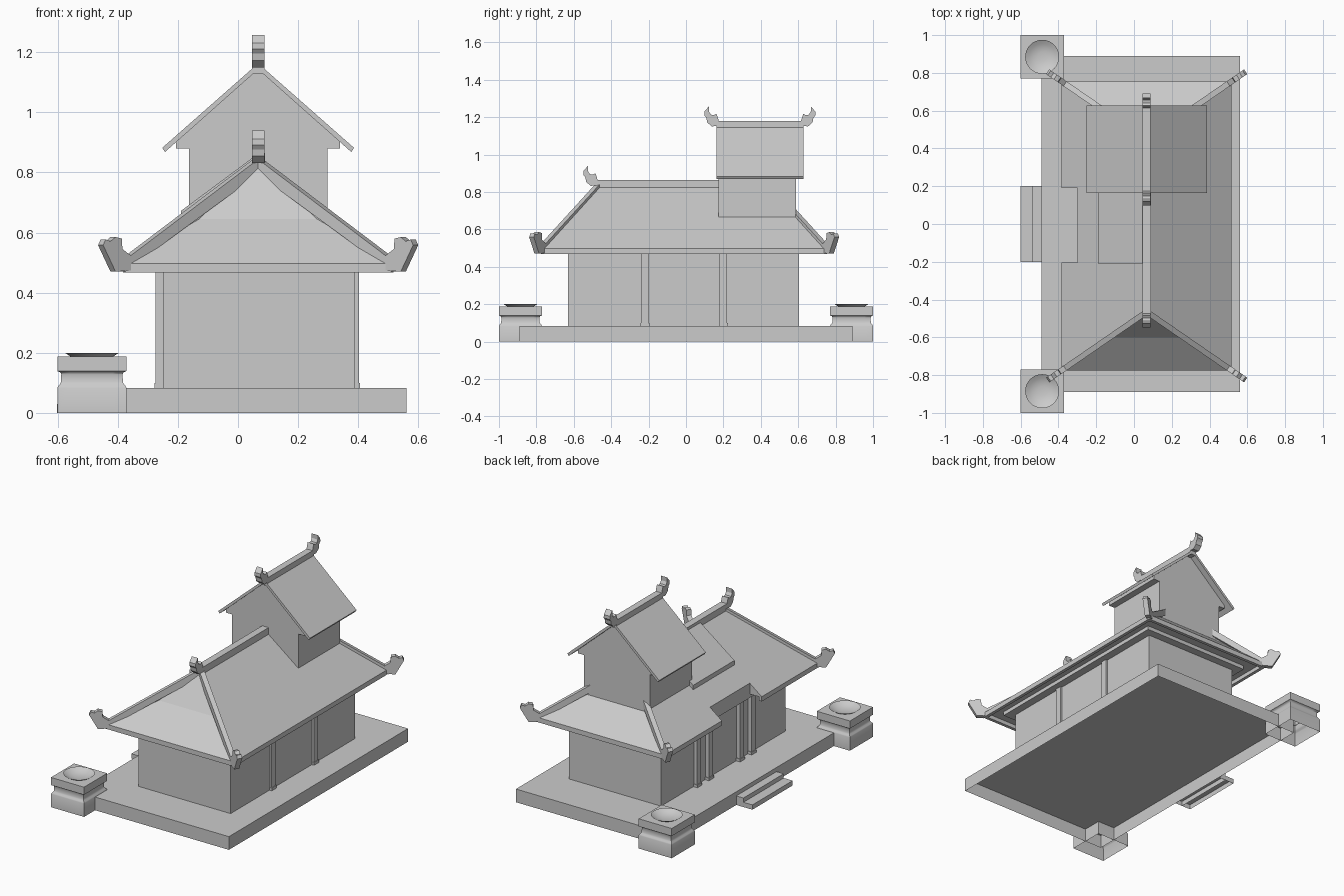
import bpy, bmesh, math
from mathutils import Vector

cube = bpy.data.objects.get("Cube")
if cube:
    bpy.data.objects.remove(cube, do_unlink=True)

stone = bpy.data.materials.new("light_grey_stone")
stone.use_nodes = True
GREY = (0.6, 0.6, 0.6, 1)
stone.diffuse_color = GREY
stone.node_tree.nodes["Principled BSDF"].inputs["Base Color"].default_value = GREY

MX, MY = 0.067, -0.01          # centre of the building


def finish(name, bm, smooth=False):
    bmesh.ops.recalc_face_normals(bm, faces=bm.faces)
    mesh = bpy.data.meshes.new(name)
    bm.to_mesh(mesh)
    bm.free()
    obj = bpy.data.objects.new(name, mesh)
    bpy.context.collection.objects.link(obj)
    mesh.materials.append(stone)
    if smooth:
        bpy.context.view_layer.objects.active = obj
        obj.select_set(True)
        bpy.ops.object.shade_smooth_by_angle(angle=math.radians(50))
        obj.select_set(False)
    return obj


def box(name, x0, x1, y0, y1, z0, z1, open_bottom=False):
    bm = bmesh.new()
    bmesh.ops.create_cube(bm, size=1)
    for v in bm.verts:
        v.co = ((x0 + x1) / 2 + v.co.x * (x1 - x0),
                (y0 + y1) / 2 + v.co.y * (y1 - y0),
                (z0 + z1) / 2 + v.co.z * (z1 - z0))
    if open_bottom:
        bm.normal_update()
        low = [f for f in bm.faces if f.normal.z < -0.9]
        bmesh.ops.delete(bm, geom=low, context='FACES_ONLY')
    return finish(name, bm)


def extrude(name, points, offset):
    """Prism from a 3D outline pushed along an offset."""
    bm = bmesh.new()
    face = bm.faces.new([bm.verts.new(p) for p in points])
    new = bmesh.ops.extrude_face_region(bm, geom=[face])["geom"]
    bmesh.ops.translate(bm, vec=offset,
                        verts=[g for g in new if isinstance(g, bmesh.types.BMVert)])
    return finish(name, bm)


def along_y(name, profile, y0, y1):
    return extrude(name, [(x, y0, z) for x, z in profile], Vector((0, y1 - y0, 0)))


def plate(name, profile, origin, direction, width):
    """Upright ornament: profile of (outward distance, height)."""
    d = Vector(direction).normalized()
    side = Vector((-d.y, d.x, 0)) * width
    start = Vector(origin) - side / 2
    return extrude(name, [start + d * a + Vector((0, 0, h)) for a, h in profile], side)


# Platform and entrance steps, hollow underneath
FLOOR = 0.083
box("platform", -0.49, 0.56, -0.89, 0.89, 0, FLOOR, True)
box("lower_step", -0.602, -0.49, -0.2, 0.2, 0, 0.03, True)
box("upper_step", -0.54, -0.49, -0.2, 0.2, 0, 0.057, True)

# Hall walls, beam under the eaves and columns
box("hall_walls", -0.25, 0.39, -0.63, 0.605, FLOOR, 0.495, True)
box("eaves_beam", -0.3, 0.44, -0.68, 0.655, 0.468, 0.495)


def column(name, x, y):
    box(name, x - 0.02, x + 0.02, y - 0.02, y + 0.02, FLOOR, 0.48, True)
    box(name + "_foot", x - 0.024, x + 0.024, y - 0.024, y + 0.024, FLOOR, 0.1, True)


for y in (-0.22, 0.2):
    column("side_column", 0.382, y)
for y in (-0.28, -0.165, 0.145, 0.26):
    column("entrance_column", -0.254, y)

# Hipped roof: flat long sides, concave ends, hollow underside
HX, HY, RIDGE = 0.45, 0.765, 0.455
bm = bmesh.new()


def ring(hx, hy, z):
    return [bm.verts.new((MX + sx * hx, MY + sy * hy, z))
            for sx, sy in ((-1, -1), (1, -1), (1, 1), (-1, 1))]


rings = [ring(HX - 0.02, HY - 0.02, 0.492), ring(HX - 0.02, HY - 0.02, 0.467),
         ring(HX, HY, 0.467), ring(HX, HY, 0.497)]
bm.faces.new(rings[0])
for low, high in zip(rings, rings[1:]):
    for i in range(4):
        j = (i + 1) % 4
        bm.faces.new((low[i], low[j], high[j], high[i]))
front, back = (bm.verts.new((MX, MY + s * RIDGE, 0.84)) for s in (-1, 1))
a, b, c, d = rings[-1]
e, f, g, h = ring(0.196, 0.59, 0.645)
for corners in ((b, c, back, front), (d, a, front, back), (a, b, f, e), (e, f, front),
                (c, d, h, g), (g, h, back), (a, e, front), (f, b, front),
                (c, g, back), (h, d, back)):
    bm.faces.new(corners)
roof = finish("main_roof", bm)

# Cut-out of the eave above the entrance
cutter = box("eave_cutter", -0.5, -0.3, -0.205, 0.19, 0.4, 0.7)
cutter.hide_render = True
cutter.hide_viewport = True
cutter.display_type = 'WIRE'
cut = roof.modifiers.new("entrance_cut", 'BOOLEAN')
cut.object = cutter
cut.solver = 'EXACT'

# Raised roof panel and ridge beam
along_y("raised_panel", [(-0.19, 0.6), (-0.19, 0.672), (0.05, 0.85), (0.05, 0.7)], -0.21, 0.2)
box("main_ridge", 0.046, 0.09, -0.48, 0.2, 0.815, 0.865)

# Hip bars with forked ends
FORK = [(-0.035, 0.475), (0.04, 0.47), (0.09, 0.558), (0.08, 0.577), (0.06, 0.571),
        (0.04, 0.585), (0.015, 0.58), (0.012, 0.545), (-0.035, 0.515)]
for sx in (-1, 1):
    for sy in (-1, 1):
        hip = Vector((sx * HX, sy * (HY - RIDGE), 0))
        n = hip.length
        top = (MX, MY + sy * RIDGE, 0)
        plate("hip_bar", [(0, 0.8), (n, 0.47), (n, 0.51), (0, 0.85)], top, hip, 0.03)
        plate("hip_end", FORK, (MX + sx * HX, MY + sy * HY, 0), hip, 0.03)

# Tower with a wider top under its gable roof
along_y("tower_walls", [(-0.163, 0.55), (0.297, 0.55), (0.297, 0.88), (0.34, 0.88),
                        (0.34, 0.907), (MX, 1.147), (-0.206, 0.907), (-0.206, 0.88),
                        (-0.163, 0.88)], 0.175, 0.588)
along_y("tower_roof", [(-0.252, 0.882), (MX, 1.163), (0.386, 0.882), (0.377, 0.868),
                       (MX, 1.143), (-0.243, 0.868)], 0.163, 0.627)
box("tower_ridge", 0.046, 0.088, 0.163, 0.627, 1.13, 1.18)

# Curled ridge ornaments
CURL = [(-0.012, -0.025), (0.025, -0.03), (0.05, -0.008), (0.054, 0.015), (0.065, 0.03),
        (0.064, 0.05), (0.04, 0.078), (0.04, 0.05), (0.03, 0.033), (0.014, 0.03),
        (0.0, 0.038), (-0.006, 0.02), (-0.012, 0.0)]
for name, y, z, sy in (("main_ridge_curl", -0.484, 0.862, -1),
                       ("tower_front_curl", 0.163, 1.18, -1),
                       ("tower_back_curl", 0.627, 1.18, 1)):
    plate(name, CURL, (0.067, y, z), (0, sy, 0), 0.042)

# Square pedestals, open below, with a round dish on top
SQUARE = [(0.115, 0), (0.115, 0.083), (0.112, 0.089), (0.106, 0.096), (0.103, 0.103),
          (0.102, 0.128), (0.105, 0.135), (0.115, 0.139), (0.115, 0.187)]
ROUND = [(0.07, 0.187), (0.09, 0.2), (0.07, 0.188), (0.05, 0.18), (0.025, 0.175)]
SEGMENTS = 32


def pedestal(cx, cy):
    bm = bmesh.new()
    loops = []
    for r, z, is_square in [(*p, True) for p in SQUARE] + [(*p, False) for p in ROUND]:
        loop = []
        for i in range(SEGMENTS):
            t = math.tau * i / SEGMENTS
            u, v = math.cos(t), math.sin(t)
            k = r / max(abs(u), abs(v)) if is_square else r
            loop.append(bm.verts.new((cx + u * k, cy + v * k, z)))
        loops.append(loop)
    for low, high in zip(loops, loops[1:]):
        for i in range(SEGMENTS):
            j = (i + 1) % SEGMENTS
            bm.faces.new((low[i], low[j], high[j], high[i]))
    bm.faces.new(loops[-1])
    finish("pedestal", bm, smooth=True)


for sy in (-1, 1):
    pedestal(-0.486, sy * 0.885)
